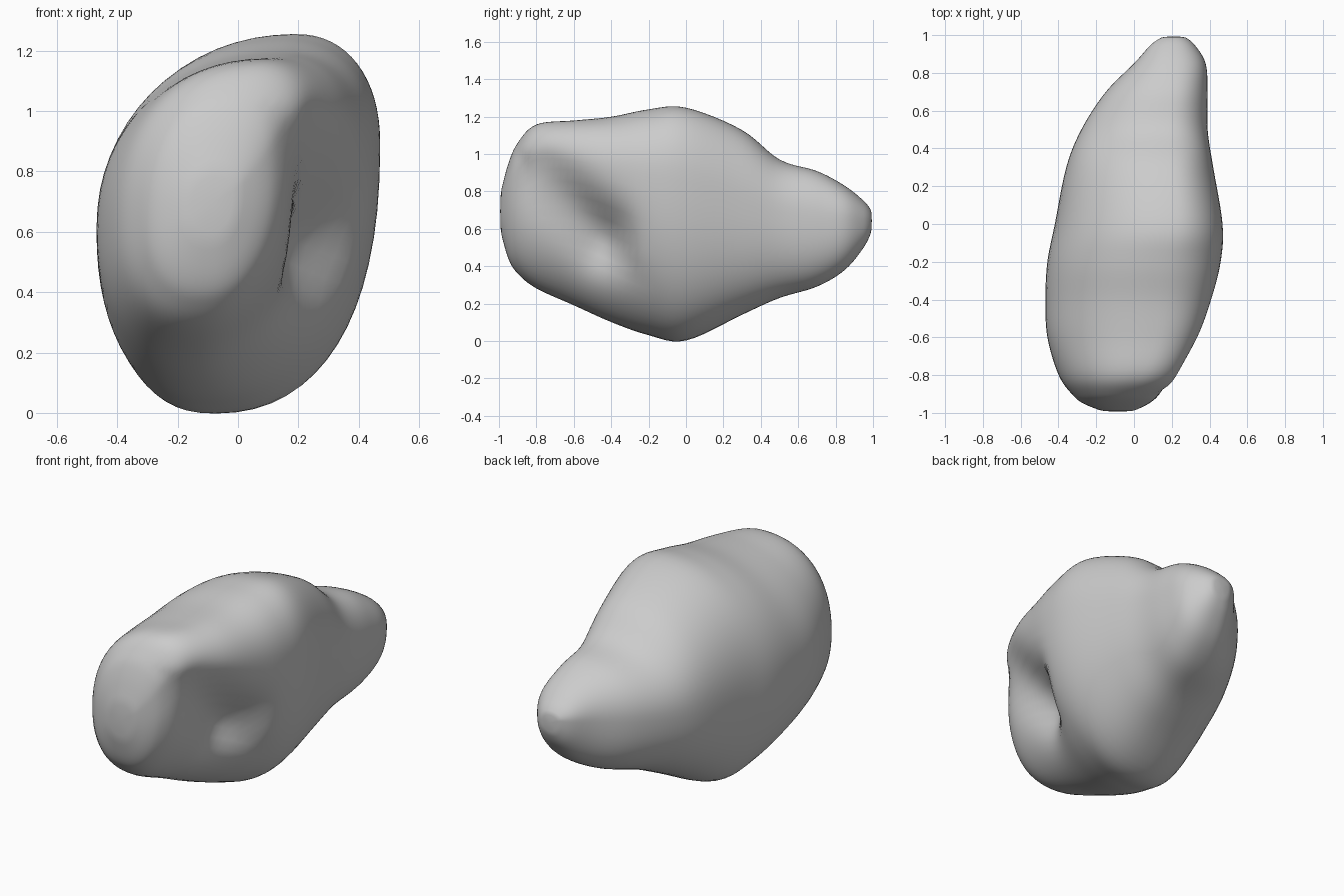
import bpy
import bmesh
from math import cos, sin, pi, exp
from mathutils import Vector

cube = bpy.data.objects.get("Cube")
if cube:
    bpy.data.objects.remove(cube, do_unlink=True)

# Grey stone material
stone = bpy.data.materials.new("stone_grey")
stone.use_nodes = True
grey = (0.6, 0.6, 0.6, 1.0)
stone.diffuse_color = grey
stone.node_tree.nodes["Principled BSDF"].inputs["Base Color"].default_value = grey

# Stations along the length:
# y, left x, top x, top z, right x, right z, bottom x, bottom z
stations = [
    (-.99, -.17, -.08, .8, 0, .74, -.09, .58),
    (-.95, -.27, -.05, .95, .09, .82, -.1, .44),
    (-.9, -.33, -.02, 1.06, .16, .9, -.11, .36),
    (-.8, -.4, .05, 1.16, .24, .98, -.12, .28),
    (-.6, -.46, .12, 1.18, .34, .97, -.12, .19),
    (-.4, -.47, .14, 1.2, .41, .93, -.11, .1),
    (-.2, -.46, .16, 1.24, .46, .9, -.09, .03),
    (0, -.42, .2, 1.25, .47, .87, -.07, 0),
    (.3, -.36, .19, 1.13, .42, .76, .02, .14),
    (.5, -.28, .18, .97, .39, .7, .08, .23),
    (.7, -.15, .2, .91, .39, .66, .14, .29),
    (.85, 0, .21, .83, .38, .65, .18, .38),
    (.95, .09, .21, .75, .32, .64, .2, .5),
    (.99, .15, .21, .7, .27, .64, .21, .58),
]
SIDES, STEPS = 64, 6


def blend(a, b, c, d, t):
    """Catmull-Rom value between b and c."""
    return b + t / 2 * (c - a + t * (2 * a - 5 * b + 4 * c - d + t * (3 * (b - c) + d - a)))


def section(row):
    """Four joined quarter curves through the extreme points of a station."""
    y, left_x, top_x, top_z, right_x, right_z, bottom_x, bottom_z = row
    left_z = .6 + .07 * y * y
    # The lower right quarter is flattest ahead of the middle
    lower_right = .83 + .32 * exp(-((y + .55) / .35) ** 2)
    ring = []
    for i in range(SIDES):
        angle = 2 * pi * i / SIDES
        c, s = cos(angle), sin(angle)
        mid_x, end_z = (top_x, top_z) if s >= 0 else (bottom_x, bottom_z)
        if c >= 0:
            side_x, side_z, power = right_x, right_z, .9 if s >= 0 else lower_right
        else:
            side_x, side_z, power = left_x, left_z, .94 if s >= 0 else .84
        ring.append(Vector((mid_x + abs(c) ** power * (side_x - mid_x), y,
                            side_z + abs(s) ** power * (end_z - side_z))))
    return ring


def carve(p):
    """Diagonal groove in one flank, steep above and shallow below."""
    start, end = Vector((-.76, .89)), Vector((-.42, .57))
    q, axis = Vector((p.y, p.z)), end - start
    t = max(0, min(1, (q - start).dot(axis) / axis.length_squared))
    offset = q - start - axis * t
    width = .11 if offset.x + offset.y > 0 else .18
    side = max(0, min(1, (p.x + .12) / .25))
    p.x -= side * (.05 + .13 * t) * exp(-(offset.length / width) ** 2)


# Body: loft through the interpolated sections
rows = []
for k in range(len(stations) - 1):
    four = [stations[max(0, min(len(stations) - 1, k + j))] for j in (-1, 0, 1, 2)]
    for n in range(STEPS):
        rows.append([blend(*v, n / STEPS) for v in zip(*four)])
rows.append(stations[-1])

bm = bmesh.new()
loops = []
for row in rows:
    points = section(row)
    for p in points:
        carve(p)
    loops.append([bm.verts.new(p) for p in points])
for a, b in zip(loops, loops[1:]):
    for i in range(SIDES):
        j = (i + 1) % SIDES
        bm.faces.new((a[i], a[j], b[j], b[i]))

# Rounded ends
for loop, y in ((loops[0], -1), (loops[-1], 1)):
    centre = sum((v.co for v in loop), Vector()) / SIDES
    tip = bm.verts.new((centre.x, y, centre.z))
    for i in range(SIDES):
        bm.faces.new((loop[i], loop[(i + 1) % SIDES], tip))
bmesh.ops.recalc_face_normals(bm, faces=bm.faces)
for f in bm.faces:
    f.smooth = True

mesh = bpy.data.meshes.new("stone_body")
bm.to_mesh(mesh)
bm.free()
mesh.materials.append(stone)
body = bpy.data.objects.new("stone_body", mesh)
bpy.context.collection.objects.link(body)

# Soften the seams between stations
soften = body.modifiers.new("soften", 'SMOOTH')
soften.factor = 0.5
soften.iterations = 4
